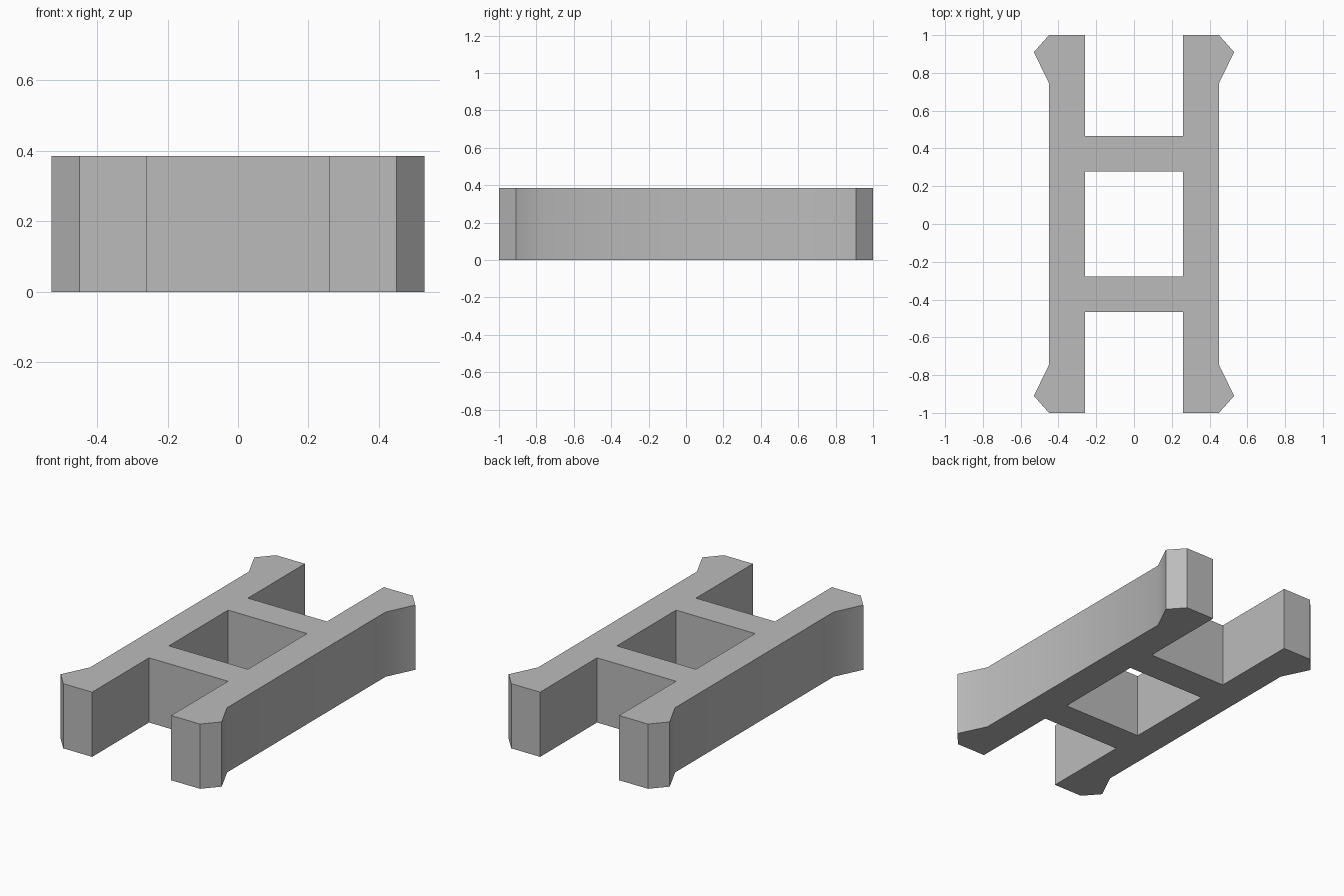
import bpy
import bmesh
import math

cube = bpy.data.objects.get("Cube")
if cube:
    bpy.data.objects.remove(cube, do_unlink=True)

HEIGHT = 0.385
INNER, OUTER, FLARE = 0.26, 0.45, 0.53
BAR_IN, BAR_OUT = 0.278, 0.465

# Single grey material
grey = bpy.data.materials.new("plain grey")
grey.use_nodes = True
colour = (0.5, 0.5, 0.5, 1)
grey.diffuse_color = colour
grey.node_tree.nodes["Principled BSDF"].inputs["Base Color"].default_value = colour

# Half profile of one rail, from the centre bars out to the flared foot
half = [(INNER, BAR_IN), (INNER, BAR_OUT), (INNER, 1), (OUTER, 1),
        (FLARE, 0.91), (OUTER, 0.745)]
rail = half + [(x, -y) for x, y in reversed(half)]
bar = [(-INNER, BAR_IN), (INNER, BAR_IN), (INNER, BAR_OUT), (-INNER, BAR_OUT)]

bm = bmesh.new()


def add_outline(points, sx=1, sy=1):
    bm.faces.new([bm.verts.new((sx * x, sy * y, 0)) for x, y in points])


# Two rails and two crossbars joined into one flat plan
for side in (-1, 1):
    add_outline(rail, sx=side)
    add_outline(bar, sy=side)
bmesh.ops.remove_doubles(bm, verts=bm.verts, dist=0.0001)
bmesh.ops.recalc_face_normals(bm, faces=bm.faces)

# Raise the plan into a solid body
top = bmesh.ops.extrude_face_region(bm, geom=bm.faces[:], use_keep_orig=True)
raised = [v for v in top["geom"] if isinstance(v, bmesh.types.BMVert)]
bmesh.ops.translate(bm, verts=raised, vec=(0, 0, HEIGHT))
bmesh.ops.recalc_face_normals(bm, faces=bm.faces)

mesh = bpy.data.meshes.new("connector_frame")
bm.to_mesh(mesh)
bm.free()
mesh.materials.append(grey)
frame = bpy.data.objects.new("connector_frame", mesh)
bpy.context.collection.objects.link(frame)

# Soft bend where the rails flare, sharp corners elsewhere
bpy.context.view_layer.objects.active = frame
frame.select_set(True)
bpy.ops.object.shade_smooth_by_angle(angle=math.radians(30))
